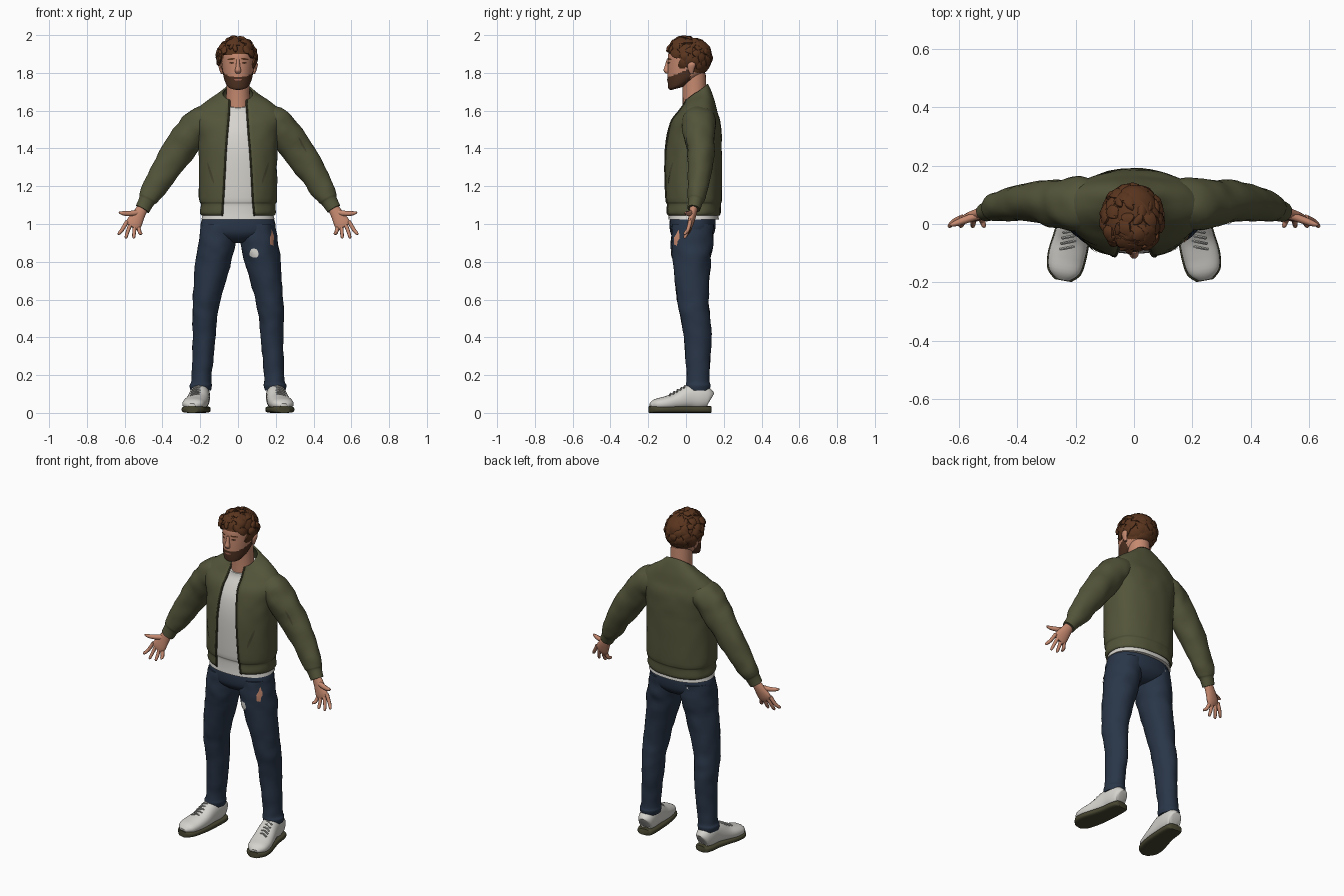
import bpy, bmesh, math, random
from mathutils import Vector, noise
from mathutils.bvhtree import BVHTree

random.seed(4)
if "Cube" in bpy.data.objects:
    bpy.data.objects.remove(bpy.data.objects["Cube"])
X, Y, Z = Vector((1, 0, 0)), Vector((0, 1, 0)), Vector((0, 0, 1))
trees = {}


def material(name, *rgb):
    m = bpy.data.materials.new(name)
    m.use_nodes = True
    m.diffuse_color = (*rgb, 1)
    m.node_tree.nodes["Principled BSDF"].inputs["Base Color"].default_value = (*rgb, 1)
    return m


skin = material("skin", .56, .25, .16)
hair_brown = material("hair brown", .1, .035, .013)
beard_brown = material("beard brown", .075, .03, .015)
olive = material("olive cloth", .088, .09, .042)
dark_olive = material("dark olive", .062, .06, .03)
shirt_white = material("shirt white", .68, .66, .62)
shoe_white = material("shoe white", .66, .65, .61)
lace_grey = material("lace grey", .4, .4, .38)
denim = material("denim", .022, .036, .064)
lip = material("lip", .36, .13, .09)


def smooth_rows(rows, steps):
    """Catmull-Rom interpolation of whole cross-section rows."""
    out = []
    for i in range(len(rows) - 1):
        quad = [rows[max(0, min(j, len(rows) - 1))] for j in range(i - 1, i + 3)]
        for s in range(steps):
            t = s / steps
            out.append([b + .5 * t * (c - a + t * (2*a - 5*b + 4*c - d + t * (3*(b - c) + d - a)))
                        for a, b, c, d in zip(*quad)])
    return out + [rows[-1]]


def signed_pow(v, e):
    return math.copysign(abs(v) ** e, v)


def tube(bm, rows, ref=None, sides=24, steps=4, power=2, wrinkle=0):
    """Loft rows of (x, y, z, width, depth, tilt, front gap); level rings unless ref is given."""
    rows = smooth_rows([list(r) + [0] * (7 - len(r)) for r in rows], steps)
    centres = [Vector(r[:3]) for r in rows]
    opened = rows[0][6] > 0
    rings = []
    for i, (c, r) in enumerate(zip(centres, rows)):
        u, v = X, Y
        if ref:
            t = centres[min(i + 1, len(rows) - 1)] - centres[max(i - 1, 0)]
            u = ref.cross(t).normalized()
            v = t.cross(u).normalized()
        start = math.asin(min(.95, (r[6] / r[3]) ** (power / 2))) if opened else 0
        ring = []
        for k in range(sides + opened):
            a = start + (2 * math.pi - 2 * start) * k / sides
            off = (u * r[3] * signed_pow(math.sin(a), 2 / power)
                   - v * r[4] * signed_pow(math.cos(a), 2 / power))
            off *= 1 + wrinkle * noise.noise((c + off) * 16)
            ring.append(bm.verts.new(c + off - Z * r[5] * math.cos(a)))
        rings.append(ring)
    for a, b in zip(rings, rings[1:]):
        for k in range(len(a) - opened):
            j = (k + 1) % len(a)
            bm.faces.new((a[k], a[j], b[j], b[k]))
    if not opened:
        bm.faces.new(rings[0])
        bm.faces.new(rings[-1])
    return rings


def finish(bm, name, mats, rule=None, recalc=True):
    if recalc:
        bmesh.ops.recalc_face_normals(bm, faces=bm.faces)
    if rule:
        for f in bm.faces:
            f.material_index = rule(f.calc_center_median())
    mesh = bpy.data.meshes.new(name)
    trees[name] = BVHTree.FromBMesh(bm)
    bm.to_mesh(mesh)
    bm.free()
    ob = bpy.data.objects.new(name, mesh)
    bpy.context.collection.objects.link(ob)
    for m in mats:
        mesh.materials.append(m)
    bpy.ops.object.select_all(action='DESELECT')
    ob.select_set(True)
    bpy.context.view_layer.objects.active = ob
    bpy.ops.object.shade_smooth_by_angle(angle=math.radians(50))
    return ob


def part(name, rows, mat, **kw):
    bm = bmesh.new()
    tube(bm, rows, **kw)
    return finish(bm, name, [mat])


SIDES = (("left_", 1), ("right_", -1))


def flip(rows, s):
    return [(r[0] * s, *r[1:]) for r in rows]


def pair(name, rows, mat, **kw):
    for side, s in SIDES:
        part(side + name, flip(rows, s), mat, **kw)


def patch(name, target, centre, d, w, h, mat, turn=0, jag=0, sides=14):
    """Thin plate projected along d onto a finished part."""
    bm = bmesh.new()
    d = Vector(d).normalized()
    right = d.cross(Z).normalized()
    up = right.cross(d)

    def put(a, b):
        p = Vector(centre) + right * (a * math.cos(turn) - b * math.sin(turn)) \
            + up * (a * math.sin(turn) + b * math.cos(turn))
        hit = trees[target].ray_cast(p - d * .3, d)[0]
        return bm.verts.new((hit or p) - d * .004)
    mid, rings = put(0, 0), []
    scale = [1 + random.uniform(-jag, jag) for _ in range(sides)]
    for f in (.5, 1):
        rings.append([put(w * f * q * math.cos(k * math.tau / sides),
                          h * f * q * math.sin(k * math.tau / sides)) for k, q in enumerate(scale)])
    for k in range(sides):
        j = (k + 1) % sides
        bm.faces.new((mid, rings[0][k], rings[0][j]))
        bm.faces.new((rings[0][k], rings[1][k], rings[1][j], rings[0][j]))
    finish(bm, name, [mat], recalc=False)


# Jacket: open front shell; profile columns are z, front, back, half width, tilt, gap
profile = [(1.045, -.095, .178, .192, 0, .085), (1.06, -.105, .184, .2, 0, .083),
           (1.105, -.105, .184, .197, 0, .08), (1.14, -.112, .19, .206, 0, .077),
           (1.35, -.115, .19, .207, 0, .066), (1.47, -.1, .188, .215, 0, .057),
           (1.55, -.075, .18, .235, 0, .05), (1.6, -.035, .164, .225, 0, .047),
           (1.645, -.015, .15, .175, .015, .045), (1.675, -.01, .132, .12, .035, .045),
           (1.697, -.006, .115, .082, .045, .045)]
bm = bmesh.new()
rings = tube(bm, [(0, (f + b) / 2, z, w, (b - f) / 2, t, g) for z, f, b, w, t, g in profile],
             sides=56, power=2.3, wrinkle=.025)
edges = {"left_": [r[0].co.copy() for r in rings], "right_": [r[-1].co.copy() for r in rings]}
jacket = finish(bm, "jacket", [olive])
solid = jacket.modifiers.new("thickness", 'SOLIDIFY')
solid.thickness = .01
for side, path in edges.items():
    part(side + "zip", [(*p, .0045, .0045) for p in path], dark_olive, ref=Y, sides=8, steps=1)
for side, s in SIDES:
    patch(side + "pocket_slit", "jacket", (s * .15, -.1, 1.27), (-s * .3, 1, 0),
          .007, .06, dark_olive, turn=-s * .35)

# Shirt: follows the jacket from inside and shows below its hem
shirt = [(0, .04, 1.024, .194, .134)]
shirt += [(0, (f + b) / 2, z, w - .016, (b - f) / 2 - .014) for z, f, b, w, t, g in profile[1:6]]
part("shirt", shirt + [(0, .05, 1.54, .18, .108), (0, .052, 1.6, .12, .08, .01),
                       (0, .05, 1.64, .078, .072, .025)], shirt_white, sides=48, power=2.3)

# Sleeves with gathered cuffs
sleeve = [(.14, .068, 1.555, .075, .085), (.2, .068, 1.532, .087, .092), (.26, .07, 1.465, .087, .083),
          (.355, .077, 1.332, .08, .067), (.445, .063, 1.19, .064, .053),
          (.475, .053, 1.138, .053, .046), (.485, .049, 1.12, .044, .039), (.508, .041, 1.08, .039, .033)]
pair("sleeve", sleeve, olive, ref=Y, wrinkle=.1, sides=28, steps=6)
patch("sleeve_pocket", "left_sleeve", (.33, .03, 1.42), (-.5, 1, 0), .006, .045, dark_olive, turn=.5)

# Hands: palm, four fingers and a thumb
for side, s in SIDES:
    bm = bmesh.new()
    palm = [(.495, .044, 1.1, .026, .022), (.525, .035, 1.05, .034, .02),
            (.55, .024, 1.005, .042, .016), (.562, .018, .985, .036, .01)]
    tube(bm, flip(palm, s), ref=Y, sides=16)
    for t in (-1, -.35, .35, 1):
        tip = .922 + .022 * t * t
        finger = [(.557 + .03 * t, .022, .997 + .017 * t, .011, .011),
                  (.566 + .047 * t, .01, .962 + .008 * t, .01, .01),
                  (.572 + .058 * t, -.006, tip + .006, .008, .008),
                  (.573 + .06 * t, -.01, tip, .003, .003)]
        tube(bm, flip(finger, s), ref=Y, sides=8, steps=3)
    thumb = [(.53, .03, 1.06, .016, .014), (.575, .015, 1.055, .014, .013),
             (.61, .002, 1.057, .011, .01), (.63, -.004, 1.062, .004, .004)]
    tube(bm, flip(thumb, s), ref=Y, sides=8, steps=3)
    finish(bm, side + "hand", [skin])

# Jeans
part("jeans_hips", [(0, .036, 1.05, .178, .118), (0, .035, 1.0, .198, .122),
                    (0, .034, .95, .19, .115), (0, .035, .915, .12, .085), (0, .035, .9, .05, .05)],
     denim, sides=40, power=2.2)
leg = [(.1, .035, 1.0, .096, .112), (.112, .032, .9, .1, .112), (.13, .03, .8, .094, .1),
       (.166, .037, .6, .074, .083), (.177, .05, .5, .066, .078), (.18, .062, .4, .06, .073),
       (.188, .063, .25, .055, .063), (.194, .064, .17, .053, .06), (.197, .065, .145, .059, .064),
       (.197, .065, .118, .054, .06)]
pair("jeans_leg", leg, denim, wrinkle=.08, sides=28, steps=6)
patch("knee_rip", "left_jeans_leg", (.175, -.04, .925), (-.5, 1, 0), .016, .04, skin, turn=-.15, jag=.3)
patch("thigh_patch", "left_jeans_leg", (.085, -.1, .845), Y, .024, .026, shirt_white, jag=.12)
patch("back_tag", "jeans_hips", (-.115, .15, .985), -Y, .01, .007, shirt_white)

# Shoes: upper, sole and laces, running heel to toe
upper = [(.193, .127, .07, .028, .038), (.194, .118, .074, .042, .052), (.198, .08, .083, .05, .066),
         (.203, .02, .084, .053, .065), (.215, -.05, .062, .06, .046), (.23, -.11, .05, .063, .037),
         (.238, -.16, .044, .054, .029), (.243, -.188, .036, .025, .014)]
pair("shoe", upper, shoe_white, ref=Z, sides=24, power=2.3)
sole = [(x, y * 1.03, .018, w + .004, .018) for x, y, z, w, h in upper]
pair("sole", sole, dark_olive, ref=Z, sides=24, power=3.5)
for side, s in SIDES:
    bm = bmesh.new()
    for k in range(5):
        y = -.005 - .019 * k
        x, z = .207 - .2 * y, .145 + .53 * y
        bar = [(x - .03, y + .006, z - .012, .005, .005), (x, y, z, .005, .005),
               (x + .03, y - .006, z - .012, .005, .005)]
        tube(bm, flip(bar, s), ref=Z, sides=6)
    finish(bm, side + "laces", [lace_grey])

# Neck and head, with the beard as a face region
part("neck", [(0, .05, 1.56, .07, .068), (0, .046, 1.68, .063, .064), (0, .04, 1.8, .06, .064)], skin)


def hairline(y):
    return max(1.8, min(1.9, 1.845 - y))


def face_colour(p):
    if p.z > hairline(p.y):
        return 1
    return 2 if p.y < .025 and p.z < 1.78 + .4 * max(0, p.y + .085) else 0


bm = bmesh.new()
tube(bm, [(0, -.045, 1.718, .03, .03, .008), (0, -.033, 1.732, .056, .058, .018),
          (0, -.006, 1.765, .072, .09, .028), (0, .008, 1.8, .08, .105, .014),
          (0, .015, 1.85, .086, .112), (0, .02, 1.9, .088, .114), (0, .025, 1.94, .08, .1),
          (0, .025, 1.975, .05, .06)], sides=64, steps=8)
finish(bm, "head", [skin, hair_brown, beard_brown], face_colour)
part("nose", [(0, -.094, 1.87, .008, .008), (0, -.1, 1.835, .011, .013),
              (0, -.103, 1.812, .016, .016), (0, -.097, 1.797, .011, .009)], skin, sides=12)
pair("ear", [(.084, .03, 1.795, .006, .008), (.089, .027, 1.815, .009, .016),
             (.094, .03, 1.845, .011, .021), (.09, .032, 1.862, .005, .01)], skin, sides=12)
patch("mouth", "head", (0, -.1, 1.764), Y, .022, .005, lip)
for side, s in SIDES:
    patch(side + "eye", "head", (s * .034, -.1, 1.853), Y, .013, .005, beard_brown)
    patch(side + "brow", "head", (s * .036, -.1, 1.873), Y, .02, .005, hair_brown, turn=-s * .12)

# Hair: trimmed cap with a raised quiff, covered with swept locks
centre, radii = Vector((-.006, .02, 1.885)), Vector((.1, .108, .096))


def on_scalp(d, grow=1):
    n = d.normalized()
    quiff = 1 + .3 * max(0, -n.y) * max(0, n.z)
    return centre + Vector([a * b * grow * quiff for a, b in zip(n, radii)])


bm = bmesh.new()
bmesh.ops.create_uvsphere(bm, u_segments=40, v_segments=30, radius=1)
for v in bm.verts:
    v.co = on_scalp(v.co)
bmesh.ops.delete(bm, geom=[f for f in bm.faces if f.calc_center_median().z
                           < hairline(f.calc_center_median().y)], context='FACES')
for i in range(130):
    h = 1 - 2 * (i + .5) / 130
    a, r = i * 2.39996, math.sqrt(1 - h * h)
    d = Vector((r * math.cos(a), r * math.sin(a), h))
    root = on_scalp(d)
    if root.z < hairline(root.y) + .01:
        continue
    fall = -.7 * (1 - h) if d.y > -.3 else .15
    sweep = Vector((random.uniform(-.8, .4), random.uniform(-.5, .2), fall))
    flick = random.uniform(.02, .045)
    lock = [(*on_scalp(d + sweep * .33 * k, .97 + flick * k), w, w * .5)
            for k, w in enumerate((.014, .026, .02, .003))]
    tube(bm, lock, ref=d, sides=6, steps=3)
finish(bm, "hair", [hair_brown])
